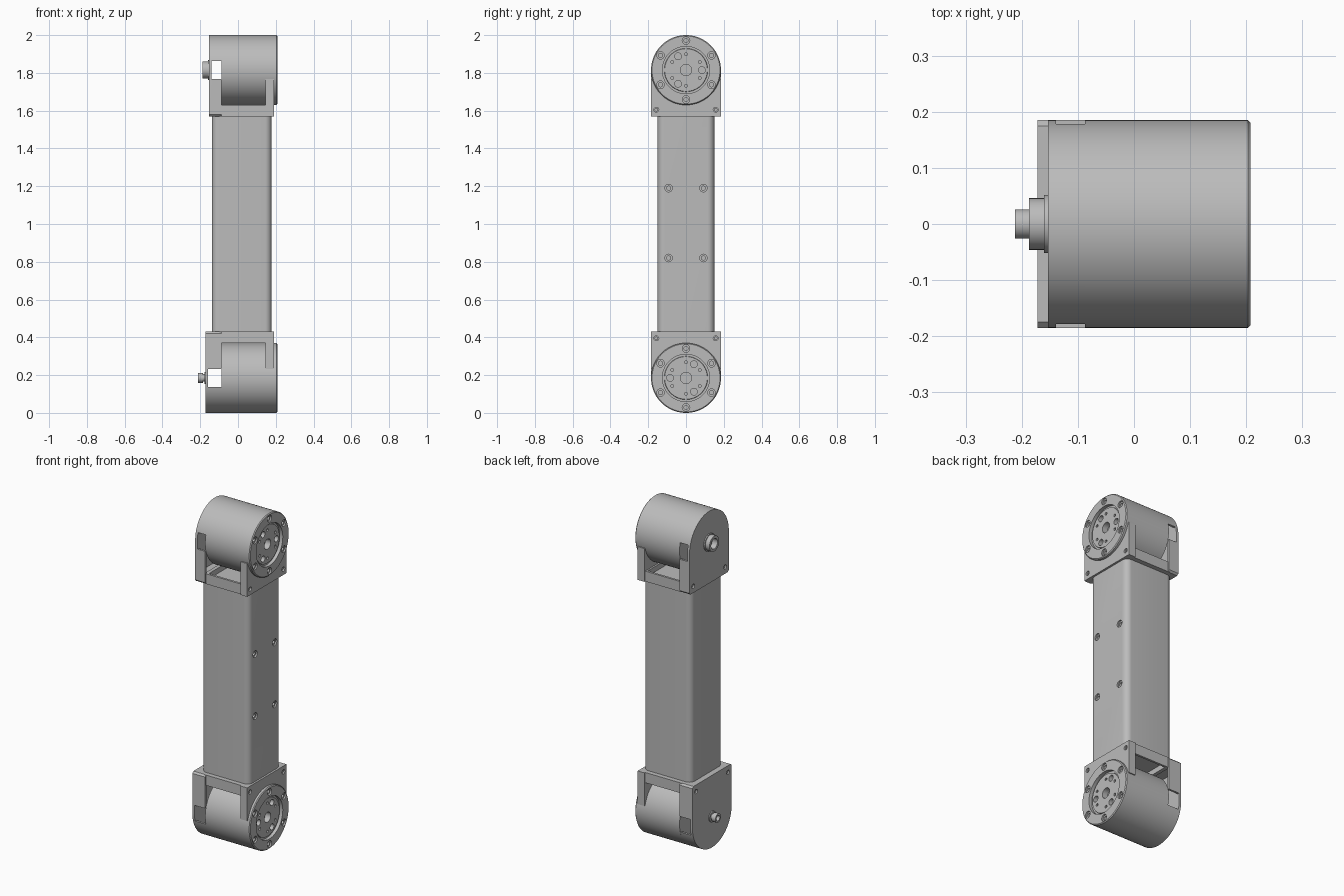
import bpy, bmesh, math
from mathutils import Matrix, Vector

if "Cube" in bpy.data.objects:
    bpy.data.objects.remove(bpy.data.objects["Cube"])

grey = bpy.data.materials.new("machined_grey")
grey.use_nodes = True
COLOUR = (0.5, 0.5, 0.5, 1)
grey.diffuse_color = COLOUR
grey.node_tree.nodes["Principled BSDF"].inputs["Base Color"].default_value = COLOUR

R = 0.185        # motor radius
BASE = -0.245    # bracket base, measured from the motor axis
SPLIT = -0.087   # where the rear cap meets the motor


def finish(name, bm):
    bmesh.ops.remove_doubles(bm, verts=bm.verts, dist=1e-5)
    bmesh.ops.recalc_face_normals(bm, faces=bm.faces)
    mesh = bpy.data.meshes.new(name)
    bm.to_mesh(mesh)
    bm.free()
    ob = bpy.data.objects.new(name, mesh)
    bpy.context.collection.objects.link(ob)
    mesh.materials.append(grey)
    return ob


def lathe(bm, profile, y=0, z=0, steps=64):
    """Revolve (x, radius) points about a line parallel to x."""
    verts = [bm.verts.new((x, y + r, z)) for x, r in profile]
    edges = [bm.edges.new(p) for p in zip(verts, verts[1:])]
    bmesh.ops.spin(bm, geom=verts + edges, cent=(0, y, z), axis=(1, 0, 0),
                   angle=math.tau, steps=steps, use_merge=True)


def rod(bm, x0, x1, r, y=0, z=0, steps=24):
    lathe(bm, [(x0, 0), (x0, r), (x1, r), (x1, 0)], y, z, steps)


def counterbore(bm, x, y, z, inward, r=0.02):
    """Stepped screw-hole cutter starting just outside the surface at x."""
    a, b, c = x - inward * 0.01, x + inward * 0.009, x + inward * 0.025
    lathe(bm, [(a, 0), (a, r), (b, r), (b, r * 0.55), (c, r * 0.55), (c, 0)], y, z, 20)


def box(bm, x, y, z):
    size = Vector((x[1] - x[0], y[1] - y[0], z[1] - z[0]))
    mid = Vector((sum(x), sum(y), sum(z))) / 2
    return bmesh.ops.create_cube(bm, size=1, matrix=Matrix.Translation(mid) @ Matrix.Diagonal(size.to_4d()))


def arch(bm, x0, x1, r, low, cz, s, chamfer=0.0):
    """Prism along x: half round at one end, square at the other."""
    pts = [(r * math.cos(a), r * math.sin(a)) for a in (math.pi * i / 40 for i in range(41))]
    pts += [(-r, low + chamfer), (-r + chamfer, low), (r - chamfer, low), (r, low + chamfer)]
    face = bm.faces.new([bm.verts.new((x0, y, cz + s * h)) for y, h in pts])
    top = bmesh.ops.extrude_face_region(bm, geom=[face])["geom"]
    bmesh.ops.translate(bm, vec=(x1 - x0, 0, 0), verts=[v for v in top if isinstance(v, bmesh.types.BMVert)])


def cut(ob, bm):
    """Subtract the cutter mesh and bake the result."""
    tool = finish("cutter", bm)
    tool.hide_render = True
    mod = ob.modifiers.new("cut", 'BOOLEAN')
    mod.operation, mod.solver, mod.object = 'DIFFERENCE', 'EXACT', tool
    graph = bpy.context.evaluated_depsgraph_get()
    baked = bpy.data.meshes.new_from_object(ob.evaluated_get(graph))
    ob.modifiers.clear()
    ob.data = baked
    bpy.data.objects.remove(tool)


def joint(side, cz, s, back, turn, shaft):
    """One motor with its cap and bracket; s points away from the tube."""
    def span(a, b):
        return tuple(sorted((cz + s * a, cz + s * b)))

    # Motor body with a stepped output face
    bm = bmesh.new()
    lathe(bm, [(SPLIT, 0), (SPLIT, R), (0.203, R), (0.208, R - 0.005), (0.208, 0.125), (0.188, 0.125),
               (0.188, 0.115), (0.195, 0.113), (0.195, 0)], z=cz, steps=96)
    motor = finish(side + "_motor", bm)
    bm = bmesh.new()
    rod(bm, 0.16, 0.25, 0.03, z=cz)
    for i in range(6):
        a = math.radians(30 + 60 * i)
        counterbore(bm, 0.208, 0.156 * math.cos(a), cz + 0.156 * math.sin(a), -1)
        rod(bm, 0.17, 0.25, 0.008, 0.084 * math.cos(a), cz + 0.084 * math.sin(a), 12)
    for i in range(3):
        a = math.radians(turn + 120 * i)
        rod(bm, 0.165, 0.25, 0.018, 0.084 * math.cos(a), cz + 0.084 * math.sin(a))
    cut(motor, bm)

    # Hollow rear cap with side windows and two screw holes
    bm = bmesh.new()
    arch(bm, back, SPLIT, R, BASE, cz, s, 0.01)
    cap = finish(side + "_rear_cap", bm)
    bm = bmesh.new()
    arch(bm, back + 0.014, 0, R - 0.012, -0.19, cz, s)
    cut(cap, bm)
    bm = bmesh.new()
    box(bm, (back + 0.014, 0), (-0.3, 0.3), span(-0.048, 0.048))
    for y in (-0.15, 0.15):
        counterbore(bm, back, y, cz - s * 0.205, 1, 0.013)
    cut(cap, bm)

    # Bracket floor with a shallow pocket and mounting holes
    bm = bmesh.new()
    box(bm, (SPLIT - 0.01, 0.15), (-0.178, 0.178), span(BASE, -0.184))
    floor = finish(side + "_bracket_floor", bm)
    bm = bmesh.new()
    box(bm, (-0.075, 0.135), (-0.165, 0.165), span(-0.215, -0.15))
    cut(floor, bm)
    bm = bmesh.new()
    for x in (-0.03, 0.09):
        for y in (-0.135, 0.135):
            bmesh.ops.create_cone(bm, cap_ends=True, segments=16, radius1=0.01, radius2=0.01, depth=0.04,
                                  matrix=Matrix.Translation((x, y, cz - s * 0.215)))
    cut(floor, bm)

    # Bracket arm cradling the output end
    bm = bmesh.new()
    box(bm, (0.145, 0.19), (-R, R), span(BASE, -0.047))
    arm = finish(side + "_bracket_arm", bm)
    bm = bmesh.new()
    rod(bm, 0.1, 0.25, R - 0.003, z=cz, steps=96)
    cut(arm, bm)
    bm = bmesh.new()
    for y in (-0.157, 0.157):
        counterbore(bm, 0.19, y, cz - s * 0.21, -1, 0.013)
    cut(arm, bm)

    # Hollow rear shaft
    bm = bmesh.new()
    lathe(bm, shaft, z=cz, steps=40)
    finish(side + "_rear_shaft", bm)


joint("upper", 1.815, 1, -0.153, 0,
      [(-0.15, 0.052), (-0.16, 0.052), (-0.16, 0.046), (-0.187, 0.046), (-0.187, 0.03), (-0.15, 0.03), (-0.15, 0)])
joint("lower", 0.185, -1, -0.172, 60,
      [(-0.165, 0.032), (-0.178, 0.032), (-0.178, 0.02), (-0.186, 0.02), (-0.186, 0.026), (-0.212, 0.026),
       (-0.212, 0.016), (-0.19, 0.016), (-0.19, 0)])

# Link tube with rounded corners and four screw holes
bm = bmesh.new()
box(bm, (-0.138, 0.178), (-0.15, 0.15), (0.425, 1.575))
upright = [e for e in bm.edges if abs(e.verts[0].co.z - e.verts[1].co.z) > 1]
bmesh.ops.bevel(bm, geom=upright, offset=0.035, segments=8, profile=0.5, affect='EDGES')
tube = finish("link_tube", bm)
bm = bmesh.new()
for y in (-0.092, 0.092):
    for z in (0.82, 1.19):
        counterbore(bm, 0.178, y, z, -1)
cut(tube, bm)

# Smooth the round surfaces, keep machined edges crisp
bpy.ops.object.select_all(action='DESELECT')
for ob in bpy.context.collection.objects:
    if ob.type == 'MESH' and grey.name in ob.data.materials:
        ob.select_set(True)
        bpy.context.view_layer.objects.active = ob
bpy.ops.object.shade_smooth_by_angle(angle=math.radians(30))
